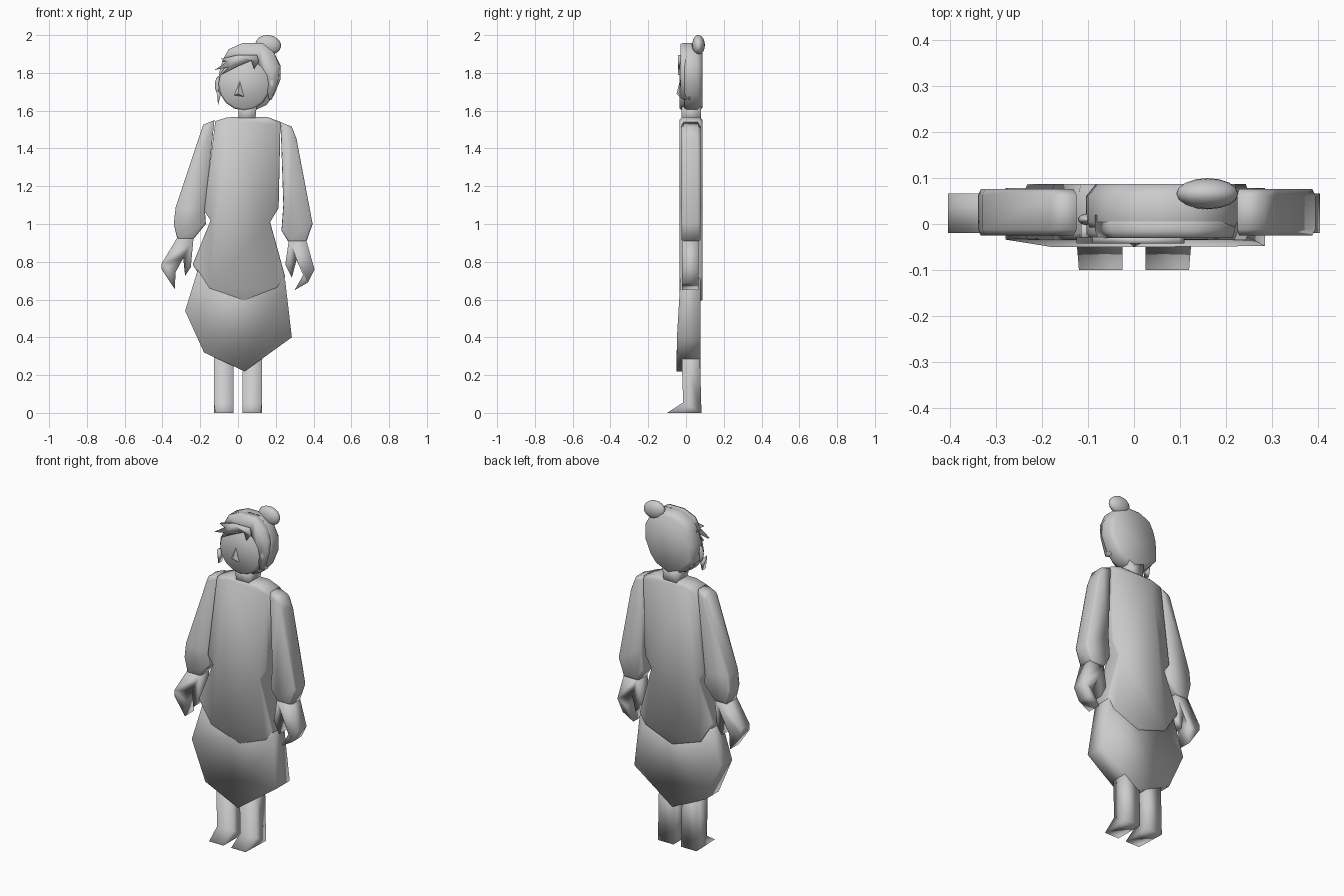
import bpy, bmesh, math
from mathutils import Vector


def slab(name, pts, rings, tweak=None):
    """Flat silhouette (x, z) lofted through rings of (y, scale)."""
    bm = bmesh.new()
    c = Vector((sum(p[0] for p in pts) / len(pts), sum(p[1] for p in pts) / len(pts)))
    loops = []
    for y, s in rings:
        loop = []
        for x, z in pts:
            co = Vector((c.x + (x - c.x) * s, y, c.y + (z - c.y) * s))
            loop.append(bm.verts.new(tweak(co) if tweak else co))
        loops.append(loop)
    n = len(pts)
    for a, b in zip(loops, loops[1:]):
        for i in range(n):
            bm.faces.new((a[i], a[(i + 1) % n], b[(i + 1) % n], b[i]))
    bm.faces.new(loops[0])
    bm.faces.new(loops[-1])
    bmesh.ops.recalc_face_normals(bm, faces=bm.faces)
    return finish(name, bm)


def finish(name, bm, smooth=True):
    me = bpy.data.meshes.new(name)
    bm.to_mesh(me)
    bm.free()
    for p in me.polygons:
        p.use_smooth = smooth
    ob = bpy.data.objects.new(name, me)
    bpy.context.collection.objects.link(ob)
    return ob


def ball(name, loc, size, tilt=0):
    bm = bmesh.new()
    bmesh.ops.create_uvsphere(bm, u_segments=16, v_segments=10, radius=1)
    ob = finish(name, bm)
    ob.location, ob.scale, ob.rotation_euler = loc, size, (0, tilt, 0)
    return ob


# tunic
slab("tunic", [(-0.12, 1.545), (-0.055, 1.565), (0.155, 1.567), (0.225, 1.54),
               (0.215, 1.085), (0.17, 1.01), (0.25, 0.72), (0.21, 0.655), (0.035, 0.585),
               (-0.155, 0.65), (-0.24, 0.785), (-0.145, 1.02), (-0.18, 1.07)],
     [(-0.035, 0.97), (-0.02, 1), (0.07, 1), (0.087, 0.97)])


# skirt, deeper toward the hem
def flare(co):
    if co.y < 0:
        co.y -= max(0, min(0.02, (0.58 - co.z) * 0.1))
    return co


slab("skirt", [(-0.2, 0.8), (-0.28, 0.54), (-0.18, 0.32), (0.035, 0.22),
               (0.285, 0.40), (0.25, 0.70), (0.2, 0.8)],
     [(-0.03, 1), (0.078, 1)], flare)

# sleeves
sleeve = [(-0.025, 0.94), (-0.012, 1), (0.062, 1), (0.076, 0.94)]
slab("left_sleeve", [(-0.185, 1.525), (-0.125, 1.55), (-0.175, 1.07), (-0.17, 1.0),
                     (-0.24, 0.915), (-0.32, 0.915), (-0.34, 1.0), (-0.33, 1.09)], sleeve)
slab("right_sleeve", [(0.225, 1.54), (0.285, 1.515), (0.31, 1.45), (0.395, 1.0),
                      (0.36, 0.9), (0.27, 0.9), (0.23, 0.965), (0.24, 1.1)], sleeve)

# mitten hands with thumbs
hand = [(-0.02, 1), (0.066, 1)]
slab("left_hand", [(-0.32, 0.93), (-0.235, 0.93), (-0.25, 0.77), (-0.28, 0.725),
                   (-0.29, 0.82), (-0.33, 0.745), (-0.335, 0.655), (-0.405, 0.76),
                   (-0.405, 0.79)], hand)
slab("right_hand", [(0.36, 0.92), (0.27, 0.92), (0.25, 0.785), (0.285, 0.715),
                    (0.31, 0.81), (0.345, 0.73), (0.30, 0.65), (0.37, 0.69),
                    (0.405, 0.76)], hand)

# legs with pointed feet, side profile (y, z) swept across x
for side, name in ((-1, "left_leg"), (1, "right_leg")):
    prof = [(-0.1, 0), (-0.015, 0.055), (-0.025, 0.36), (0.072, 0.36), (0.082, 0)]
    bm = bmesh.new()
    lo = [bm.verts.new((side * 0.025, y, z)) for y, z in prof]
    hi = [bm.verts.new((side * (0.127 if y > -0.05 else 0.12), y, z)) for y, z in prof]
    for i in range(len(prof)):
        j = (i + 1) % len(prof)
        bm.faces.new((lo[i], lo[j], hi[j], hi[i]))
    bm.faces.new(lo)
    bm.faces.new(hi)
    bmesh.ops.recalc_face_normals(bm, faces=bm.faces)
    finish(name, bm)

# neck
slab("neck", [(0.005, 1.53), (0.09, 1.53), (0.1, 1.64), (0.0, 1.64)],
     [(-0.025, 1), (0.08, 1)])

# face
face = [(0.033 + 0.137 * math.cos(t), 1.74 + 0.14 * math.sin(t))
        for t in (i * math.tau / 16 for i in range(16))]
slab("face", face, [(-0.034, 0.92), (-0.02, 1), (0.03, 1)])

# hair: back mass, forehead cap and fringe
slab("back_hair", [(-0.105, 1.70), (-0.1, 1.8), (-0.08, 1.87), (-0.05, 1.925), (0.025, 1.958),
                   (0.13, 1.958), (0.19, 1.91), (0.225, 1.84), (0.225, 1.765), (0.19, 1.68),
                   (0.15, 1.63), (0.06, 1.59), (-0.04, 1.63)],
     [(-0.008, 0.97), (0.005, 1), (0.06, 1), (0.087, 0.87)])
slab("hair_cap", [(-0.085, 1.86), (-0.05, 1.925), (0.025, 1.958), (0.13, 1.958), (0.19, 1.91),
                  (0.22, 1.84), (0.215, 1.77), (0.18, 1.66), (0.165, 1.66), (0.15, 1.75),
                  (0.105, 1.845), (0.0, 1.87)],
     [(-0.03, 0.96), (-0.015, 1), (0.02, 1)])
slab("fringe", [(0.1, 1.895), (0.0, 1.895), (-0.09, 1.875), (-0.06, 1.858), (-0.125, 1.815),
                (-0.05, 1.83), (-0.09, 1.79), (0.0, 1.835), (0.07, 1.865), (0.085, 1.82),
                (0.11, 1.86)],
     [(-0.043, 1), (-0.028, 1)])
slab("side_lock", [(-0.115, 1.71), (-0.09, 1.69), (-0.105, 1.63)], [(-0.035, 1), (0.0, 1)])
ball("hair_bun", (0.16, 0.066, 1.948), (0.068, 0.034, 0.052), 0.15)

# ears
ball("left_ear", (-0.1, 0.01, 1.735), (0.022, 0.013, 0.048))
ball("right_ear", (0.18, -0.012, 1.745), (0.022, 0.02, 0.045))

# nose: low pyramid
bm = bmesh.new()
a, b, c, d = [bm.verts.new(v) for v in ((0.012, -0.03, 1.77), (-0.025, -0.03, 1.68),
                                        (0.04, -0.03, 1.67), (0.0, -0.05, 1.69))]
for f in ((a, b, d), (b, c, d), (c, a, d), (a, c, b)):
    bm.faces.new(f)
bmesh.ops.recalc_face_normals(bm, faces=bm.faces)
finish("nose", bm, False)
